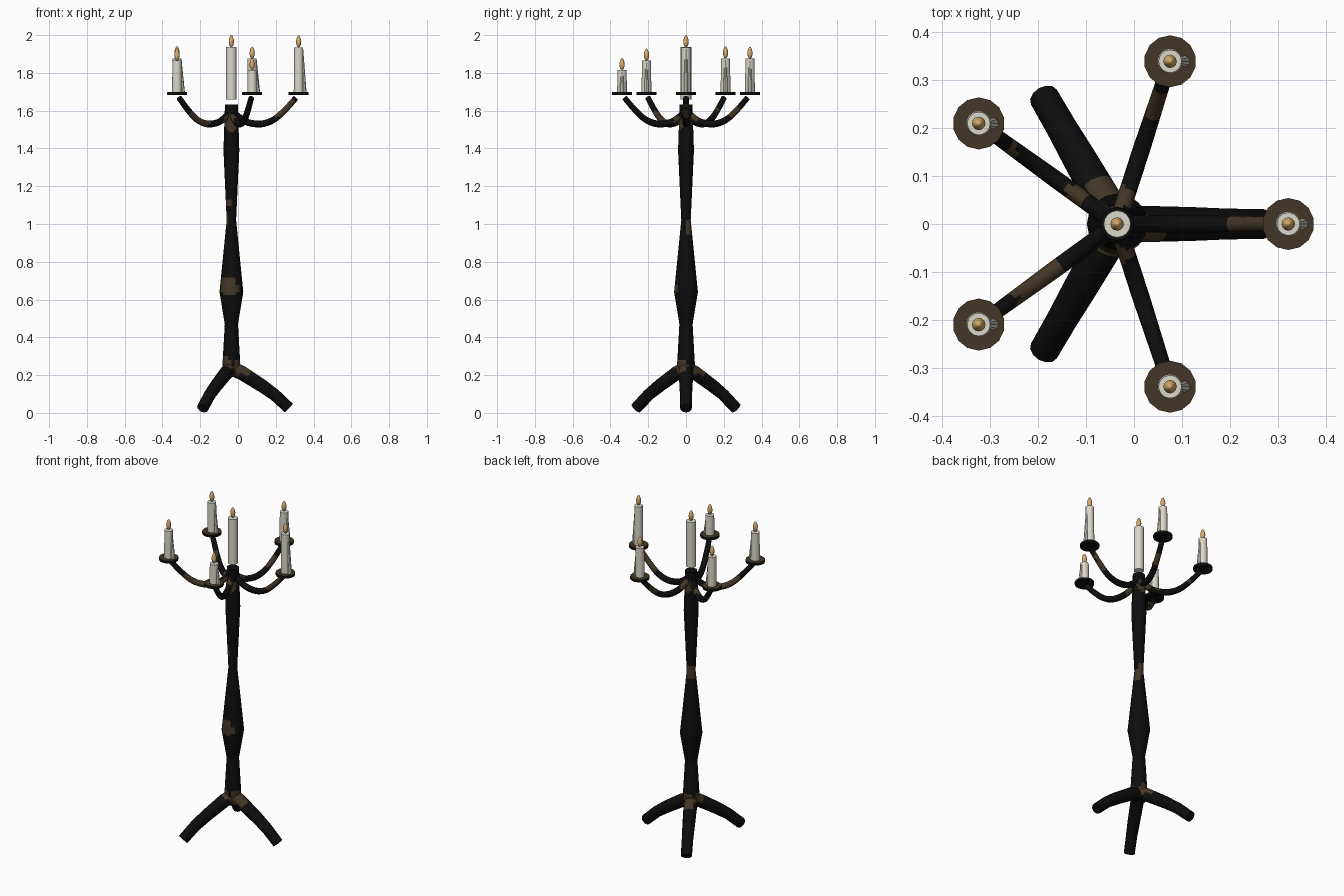
import bpy, bmesh, math
from mathutils import Vector

if "Cube" in bpy.data.objects:
    bpy.data.objects.remove(bpy.data.objects["Cube"])

AXIS = Vector((-0.035, 0, 0))


def material(name, rgb):
    m = bpy.data.materials.new(name)
    m.diffuse_color = (*rgb, 1)
    m.use_nodes = True
    m.node_tree.nodes["Principled BSDF"].inputs["Base Color"].default_value = m.diffuse_color
    return m


IRON = material("black iron", (0.004, 0.004, 0.004))
RUST = material("brown rust", (0.055, 0.037, 0.019))
WAX = material("ivory wax", (0.71, 0.68, 0.59))
FLAME = material("amber flame", (0.68, 0.41, 0.15))

# Rust patches: centre and radius
SPOTS = [(Vector(c), r) for c, r in [
    ((-0.05, -0.06, 0.675), 0.052), ((-0.06, 0.02, 1.02), 0.045),
    ((-0.01, 0.015, 0.98), 0.025), ((-0.055, -0.02, 1.12), 0.02),
    ((-0.035, -0.045, 1.535), 0.045), ((-0.035, 0.045, 1.55), 0.04),
    ((-0.07, -0.03, 0.25), 0.045), ((0.01, -0.02, 0.235), 0.045),
    ((-0.05, 0.05, 0.24), 0.045), ((0.235, 0, 1.60), 0.045),
    ((0.275, 0, 1.64), 0.025), ((0.045, 0.25, 1.60), 0.04),
    ((-0.25, -0.15, 1.56), 0.04), ((-0.19, -0.11, 1.545), 0.045),
    ((-0.12, 0.06, 1.55), 0.025), ((-0.26, 0.16, 1.6), 0.02),
]]


def finish(bm, name, mats, angle=40):
    bmesh.ops.recalc_face_normals(bm, faces=bm.faces)
    me = bpy.data.meshes.new(name)
    bm.to_mesh(me)
    bm.free()
    for m in mats:
        me.materials.append(m)
    ob = bpy.data.objects.new(name, me)
    bpy.context.collection.objects.link(ob)
    bpy.ops.object.select_all(action='DESELECT')
    ob.select_set(True)
    bpy.context.view_layer.objects.active = ob
    bpy.ops.object.shade_smooth_by_angle(angle=math.radians(angle))
    return ob


def tube(name, path, ang, sides, sub):
    """Iron tube through (radial, z, radius) points in the vertical plane at ang."""
    rows = []
    for a, b in zip(path, path[1:]):
        rows += [Vector(a).lerp(Vector(b), k / sub) for k in range(sub)]
    rows.append(Vector(path[-1]))
    out = Vector((math.cos(ang), math.sin(ang), 0))
    side = Vector((-math.sin(ang), math.cos(ang), 0))
    up = Vector((0, 0, 1))
    bm = bmesh.new()
    rings = []
    for i, p in enumerate(rows):
        d = rows[min(i + 1, len(rows) - 1)] - rows[max(i - 1, 0)]
        nrm = (out * d.x + up * d.y).normalized().cross(side)
        c = AXIS + out * p.x + up * p.y
        rings.append([bm.verts.new(c + p.z * (side * math.cos(t) + nrm * math.sin(t)))
                      for t in (math.tau * k / sides for k in range(sides))])
    for r, s in zip(rings, rings[1:]):
        for k in range(sides):
            j = (k + 1) % sides
            bm.faces.new((r[k], r[j], s[j], s[k]))
    bm.faces.new(rings[0])
    bm.faces.new(rings[-1])
    for f in bm.faces:
        c = f.calc_center_median()
        f.material_index = int(any((c - s).length < r for s, r in SPOTS))
    return finish(bm, name, (IRON, RUST))


def smooth_path(pts, n=5):
    """Catmull-Rom resampling of a path."""
    p = [Vector(q) for q in pts]
    p = [2 * p[0] - p[1]] + p + [2 * p[-1] - p[-2]]
    res = []
    for a, b, c, d in zip(p, p[1:], p[2:], p[3:]):
        for k in range(n):
            t = k / n
            res.append(0.5 * (2 * b + (c - a) * t + (2 * a - 5 * b + 4 * c - d) * t * t
                              + (3 * b - a - 3 * c + d) * t ** 3))
    return res + [p[-2]]


def cone(name, pos, r1, r2, z0, z1, sides, mats, top_index=0, shift=0):
    """Upright cone or cylinder; shift slides its top along x."""
    bm = bmesh.new()
    bmesh.ops.create_cone(bm, cap_ends=True, segments=sides, radius1=r1, radius2=r2, depth=z1 - z0)
    for v in bm.verts:
        if v.co.z > 0:
            v.co.x += shift
        v.co += Vector((pos.x, pos.y, (z0 + z1) / 2))
    bm.normal_update()
    for f in bm.faces:
        if f.normal.z > 0.9:
            f.material_index = top_index
    return finish(bm, name, mats)


def flame(name, pos, z):
    bm = bmesh.new()
    bmesh.ops.create_uvsphere(bm, u_segments=12, v_segments=8, radius=1)
    for v in bm.verts:
        taper = 1 - 0.25 * max(v.co.z, 0)
        v.co = Vector((pos.x + v.co.x * 0.014 * taper, pos.y + v.co.y * 0.014 * taper,
                       z + 0.032 + v.co.z * 0.032))
    finish(bm, name, (FLAME,), 60)


# Column
tube("column", [(0, 0.19, 0.04), (0, 0.26, 0.047), (0, 0.47, 0.035), (0, 0.64, 0.063),
                (0, 1.02, 0.025), (0, 1.39, 0.042), (0, 1.51, 0.038), (0, 1.633, 0.034)], 0, 16, 10)

# Three feet
for i in range(3):
    tube(f"foot_{i + 1}", [(0, 0.235, 0.038), (0.05, 0.215, 0.038), (0.16, 0.145, 0.035),
                           (0.23, 0.095, 0.032), (0.305, 0.025, 0.031)],
         math.tau * i / 3, 12, 3)

# Five arms with drip plates, candles and flames
ARM = smooth_path([(0.0, 1.60, 0.018), (0.04, 1.565, 0.018), (0.09, 1.537, 0.018),
                   (0.16, 1.53, 0.018), (0.225, 1.553, 0.017), (0.285, 1.605, 0.016),
                   (0.342, 1.668, 0.015)])
for i, top in enumerate((1.935, 1.875, 1.877, 1.865, 1.815)):
    ang = math.tau * i / 5
    pos = AXIS + 0.356 * Vector((math.cos(ang), math.sin(ang), 0))
    n = i + 1
    tube(f"arm_{n}", ARM, ang, 12, 1)
    cone(f"drip_plate_{n}", pos, 0.054, 0.054, 1.682, 1.698, 14, (IRON, RUST), 1)
    cone(f"candle_{n}", pos, 0.026, 0.024, 1.695, top, 16, (WAX,))
    cone(f"wax_drip_{n}", pos + Vector((0.03, 0, 0)), 0.012, 0.006, 1.695, top - 0.005, 8,
         (WAX,), 0, -0.012)
    flame(f"flame_{n}", pos, top)

# Central candle
cone("central_candle", AXIS, 0.028, 0.028, 1.66, 1.936, 16, (WAX,))
flame("central_flame", AXIS, 1.936)
